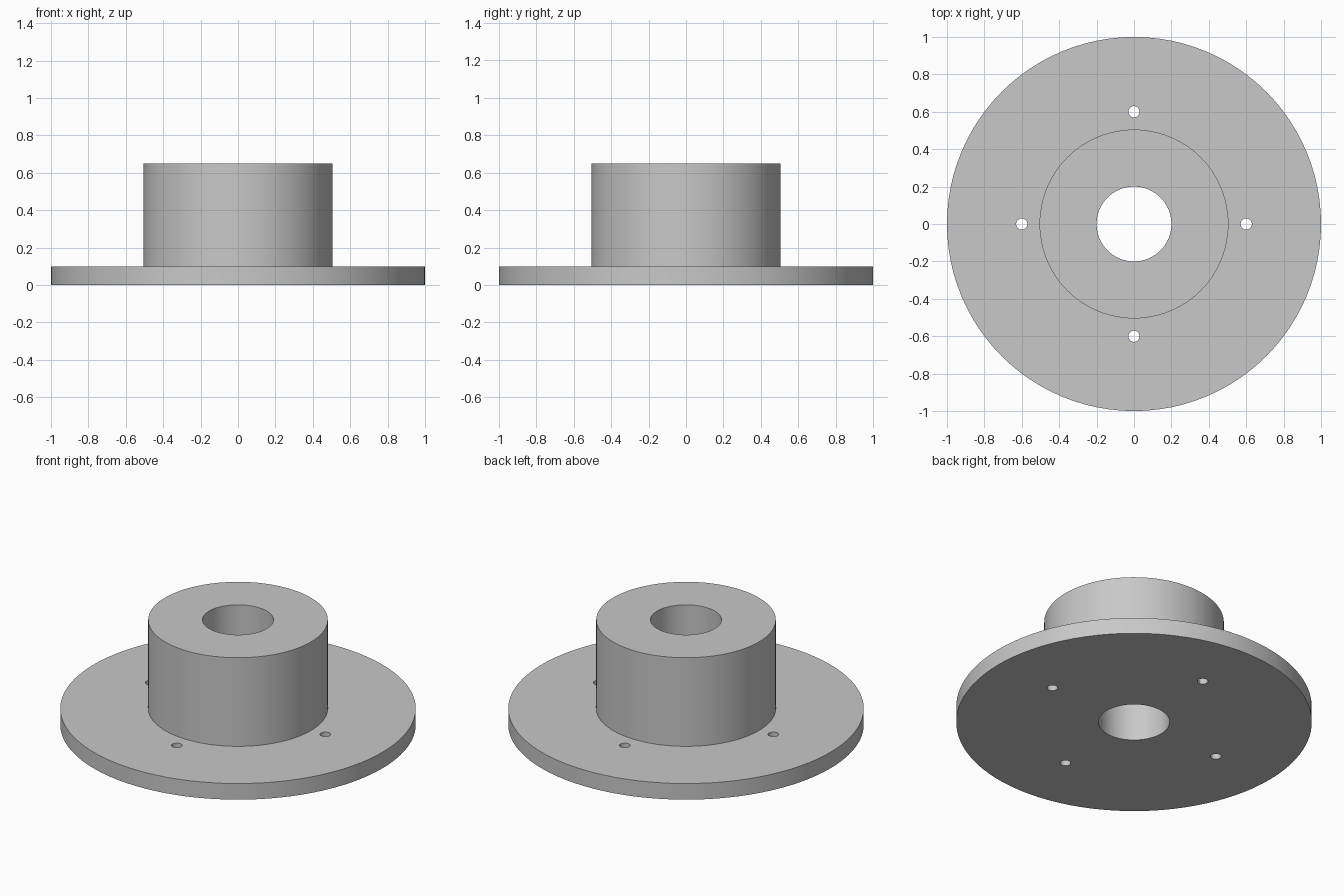
import bpy, bmesh
from math import cos, sin, pi, radians

cube = bpy.data.objects.get("Cube")
if cube:
    bpy.data.objects.remove(cube, do_unlink=True)

# Main dimensions
FLANGE_R, FLANGE_H = 1.0, 0.1
HUB_R, HUB_H = 0.505, 0.65
BORE_R = 0.2
BOLT_R, BOLT_CIRCLE = 0.03, 0.6
SEGMENTS = 96

grey = bpy.data.materials.new("plain grey")
grey.use_nodes = True
colour = (0.58, 0.58, 0.58, 1)
grey.diffuse_color = colour
grey.node_tree.nodes["Principled BSDF"].inputs["Base Color"].default_value = colour


def revolve(name, profile, segments):
    """Turn a closed (radius, height) outline around the z axis."""
    bm = bmesh.new()
    rings = []
    for i in range(segments):
        a = 2 * pi * i / segments
        rings.append([bm.verts.new((r * cos(a), r * sin(a), z)) for r, z in profile])
    n = len(profile)
    for i in range(segments):
        here, there = rings[i], rings[(i + 1) % segments]
        for j in range(n):
            k = (j + 1) % n
            bm.faces.new((here[j], there[j], there[k], here[k]))
    bmesh.ops.recalc_face_normals(bm, faces=bm.faces)
    mesh = bpy.data.meshes.new(name)
    bm.to_mesh(mesh)
    bm.free()
    obj = bpy.data.objects.new(name, mesh)
    bpy.context.collection.objects.link(obj)
    mesh.materials.append(grey)
    return obj


# Flange and hub in one turned body, with the bore through the middle
body = revolve("flanged_hub", [
    (BORE_R, 0), (FLANGE_R, 0), (FLANGE_R, FLANGE_H),
    (HUB_R, FLANGE_H), (HUB_R, HUB_H), (BORE_R, HUB_H)], SEGMENTS)

# Four bolt holes through the flange
bpy.context.view_layer.objects.active = body
for i in range(4):
    a = i * pi / 2
    bpy.ops.mesh.primitive_cylinder_add(
        vertices=32, radius=BOLT_R, depth=FLANGE_H * 3,
        location=(BOLT_CIRCLE * cos(a), BOLT_CIRCLE * sin(a), FLANGE_H / 2))
    cutter = bpy.context.object
    cutter.name = "bolt_hole_cutter"
    cutter.hide_render = True
    cutter.data.materials.append(grey)
    cut = body.modifiers.new("bolt_hole", "BOOLEAN")
    cut.operation = "DIFFERENCE"
    cut.solver = "EXACT"
    cut.object = cutter
    bpy.context.view_layer.objects.active = body
    bpy.ops.object.modifier_apply(modifier=cut.name)
    bpy.data.objects.remove(cutter, do_unlink=True)

# Smooth round walls, crisp rims
bpy.ops.object.select_all(action="DESELECT")
body.select_set(True)
bpy.context.view_layer.objects.active = body
bpy.ops.object.shade_smooth_by_angle(angle=radians(30))
